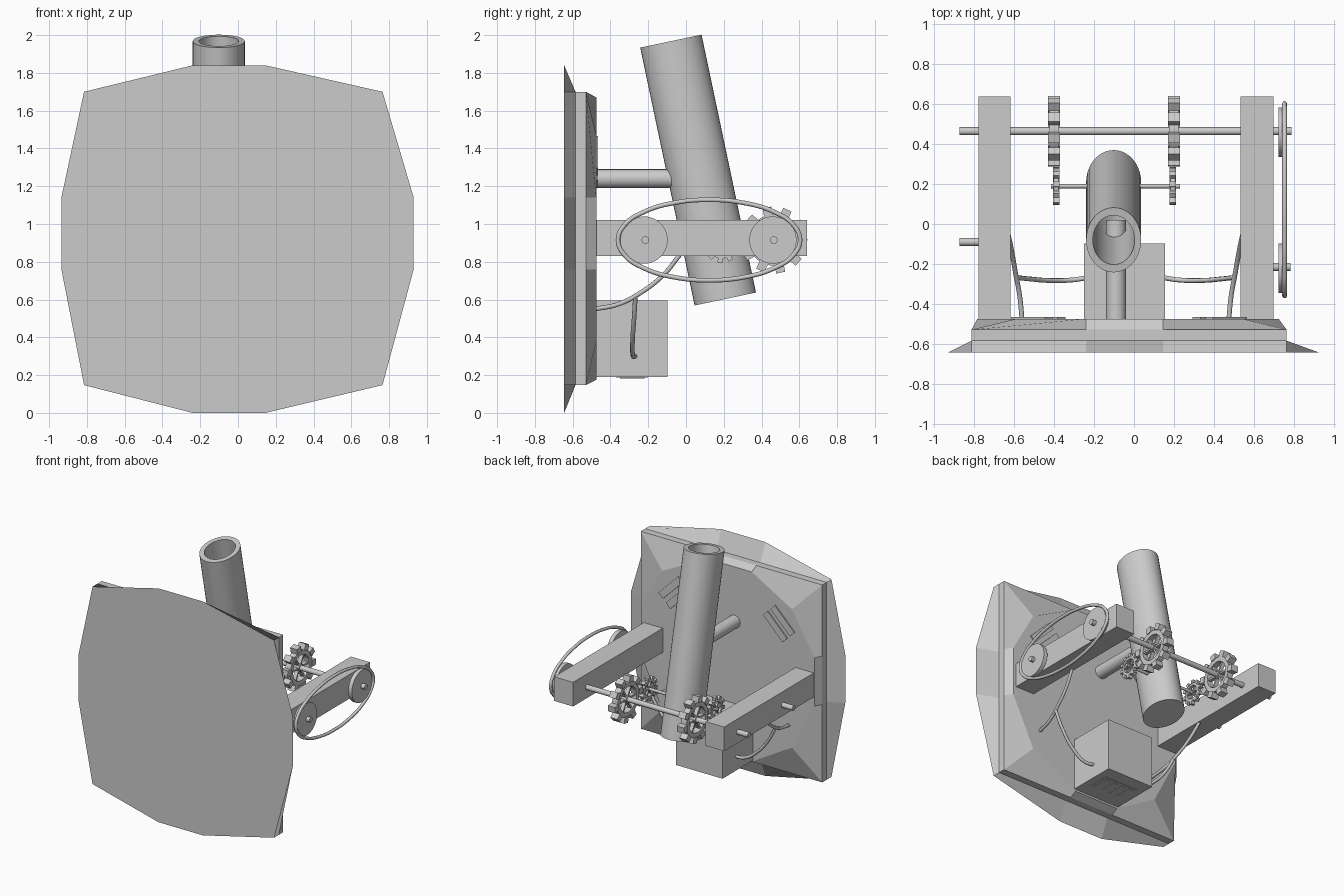
import bpy, bmesh, math
from mathutils import Vector, Matrix

if "Cube" in bpy.data.objects:
    bpy.data.objects.remove(bpy.data.objects["Cube"])


def finish(name, bm, smooth=False):
    bmesh.ops.recalc_face_normals(bm, faces=bm.faces[:])
    me = bpy.data.meshes.new(name)
    bm.to_mesh(me)
    bm.free()
    ob = bpy.data.objects.new(name, me)
    bpy.context.collection.objects.link(ob)
    if smooth:
        bpy.context.view_layer.objects.active = ob
        ob.select_set(True)
        bpy.ops.object.shade_smooth_by_angle()
        ob.select_set(False)
    return ob


def add_box(bm, center, size, rot=Matrix()):
    m = rot @ Matrix.Translation(center) @ Matrix.Diagonal((*size, 1))
    bmesh.ops.create_cube(bm, size=1, matrix=m)


def box(name, lo, hi):
    bm = bmesh.new()
    lo, hi = Vector(lo), Vector(hi)
    add_box(bm, (lo + hi) / 2, hi - lo)
    return finish(name, bm)


def loft(bm, loops, close=False, caps=True):
    rings = [[bm.verts.new(p) for p in loop] for loop in loops]
    n = len(rings[0])
    pairs = list(zip(rings, rings[1:])) + ([(rings[-1], rings[0])] if close else [])
    for a, b in pairs:
        for i in range(n):
            j = (i + 1) % n
            bm.faces.new((a[i], a[j], b[j], b[i]))
    if caps and not close:
        bm.faces.new(rings[0])
        bm.faces.new(rings[-1])


def rod(name, p1, p2, r, n=24):
    p1, p2 = Vector(p1), Vector(p2)
    d = p2 - p1
    bm = bmesh.new()
    m = Matrix.Translation((p1 + p2) / 2) @ d.to_track_quat('Z', 'Y').to_matrix().to_4x4()
    bmesh.ops.create_cone(bm, cap_ends=True, segments=n, radius1=r, radius2=r,
                          depth=d.length, matrix=m)
    return finish(name, bm, True)


def wire(name, pts, r, cyclic=False):
    cu = bpy.data.curves.new(name, 'CURVE')
    cu.dimensions = '3D'
    cu.bevel_depth = r
    cu.bevel_resolution = 2
    cu.resolution_u = 8
    cu.use_fill_caps = True
    sp = cu.splines.new('BEZIER')
    sp.bezier_points.add(len(pts) - 1)
    for b, p in zip(sp.bezier_points, pts):
        b.co = p
        b.handle_left_type = b.handle_right_type = 'AUTO'
    sp.use_cyclic_u = cyclic
    ob = bpy.data.objects.new(name, cu)
    bpy.context.collection.objects.link(ob)


def gear(name, center, r, width, teeth=10, phase=30):
    bm = bmesh.new()
    w, n = width / 2, 40

    def ring(rad, x):
        return [(x, rad * math.cos(2 * math.pi * i / n), rad * math.sin(2 * math.pi * i / n))
                for i in range(n)]
    k = w * 0.8
    loft(bm, [ring(.76 * r, -k), ring(.76 * r, k), ring(.56 * r, k), ring(.56 * r, -k)], close=True)
    loft(bm, [ring(.16 * r, -k), ring(.16 * r, k)])
    for i in range(teeth):
        rot = Matrix.Rotation(math.radians(phase + 360 * i / teeth), 4, 'X')
        add_box(bm, (0, .86 * r, 0), (width, .26 * r, .27 * r), rot)
    for i in range(6):
        rot = Matrix.Rotation(math.radians(60 * i), 4, 'X')
        add_box(bm, (0, .36 * r, 0), (width * .5, .46 * r, .08 * r), rot)
    bmesh.ops.translate(bm, verts=bm.verts[:], vec=center)
    finish(name, bm, True)


# Shield: front flange, square wall and chamfered back as one loft
def shield_loop(y, x0, x1, z0, z1, corner):
    cx0, cx1, cz0, cz1 = corner
    a, b, c, d = -.24, .145, .76, 1.14
    return [(x, y, z) for x, z in (
        (a, z1), (b, z1), (cx1, cz1), (x1, d), (x1, c), (cx1, cz0),
        (b, z0), (a, z0), (cx0, cz0), (x0, c), (x0, d), (cx0, cz1))]


rect = (-.815, .765, .147, 1.70)
bm = bmesh.new()
loft(bm, [shield_loop(-.645, -.935, .93, 0, 1.84, rect),
          shield_loop(-.585, *rect, rect),
          shield_loop(-.53, *rect, rect),
          shield_loop(-.475, -.785, .725, .175, 1.67, (-.59, .54, .38, 1.47))])
finish("shield_plate", bm)

# Slanted slats on the upper back of the shield
for side, cx in (("left", -.48), ("right", .43)):
    s = 1 if cx > 0 else -1
    bm = bmesh.new()
    for off in (-.045, .045):
        m = Matrix.Translation((cx, -.473, 1.33)) @ Matrix.Rotation(math.radians(45 * s), 4, 'Y')
        add_box(bm, (0, 0, off), (.24, .014, .055), m)
    finish("back_slats_" + side, bm)

# Support arms
box("left_arm", (-.78, -.48, .83), (-.62, .64, 1.02))
box("right_arm", (.535, -.48, .83), (.70, .64, 1.02))

# Axles
rod("main_axle", (-.875, .465, .915), (.79, .465, .915), .02)
rod("pinion_axle", (-.415, .19, .89), (.23, .19, .89), .011)
rod("left_stub_axle", (-.875, -.09, .915), (-.70, -.09, .915), .02)
rod("pulley_stub_axle", (.65, -.215, .915), (.785, -.215, .915), .02)

# Gears
for x, x2, side in ((-.40, -.39, "left"), (.20, .195, "right")):
    gear("large_gear_" + side, (x, .465, .915), .178, .06)
    gear("pinion_" + side, (x2, .19, .89), .096, .032, 10, 12)

# Pulleys and drive belt
for y, side in ((-.222, "front"), (.46, "rear")):
    rod("pulley_" + side, (.725, y, .915), (.757, y, .915), .125, 40)
wire("drive_belt", [(.755, .122 + .482 * math.cos(math.pi * i / 8),
                     .915 + .213 * math.sin(math.pi * i / 8)) for i in range(16)], .012, True)

# Hollow tilted tube with an oval section and a closed foot
bm = bmesh.new()
base, top = Vector((-.102, .208, .603)), Vector((-.102, -.08, 1.968))
axis = (top - base).normalized()
across = Vector((0, axis.z, -axis.y))


def oval(t, f):
    c = base.lerp(top, t)
    return [c + Vector((.138 * f * math.cos(2 * math.pi * i / 40), 0, 0))
            + across * (.166 * f * math.sin(2 * math.pi * i / 40)) for i in range(40)]


loft(bm, [oval(0, 1), oval(1, 1), oval(1, .76), oval(.04, .76)])
finish("tilted_tube", bm, True)
rod("tube_support", (-.09, -.48, 1.24), (-.09, .02, 1.24), .05)

# Control box with a vent underneath
box("control_box", (-.25, -.48, .19), (.155, -.097, .595))
box("vent_panel", (-.19, -.37, .187), (.095, -.2, .2))
for i in range(4):
    x = -.165 + .068 * i
    box("vent_bar_%d" % (i + 1), (x, -.35, .182), (x + .034, -.22, .195))

# Cables from box and shield up to the arms, mirrored about the box
for s, side in ((1, "right"), (-1, "left")):
    def mir(pts):
        return [(-.043 + s * (x + .043), y, z) for x, y, z in pts]
    wire("arm_cable_" + side, mir([(.475, -.48, .55), (.487, -.36, .575), (.507, -.25, .63),
                                   (.53, -.12, .73), (.55, -.03, .84)]), .012)
    wire("box_cable_" + side, mir([(.14, -.268, .30), (.22, -.28, .30), (.34, -.283, .38),
                                   (.44, -.275, .50), (.503, -.268, .615)]), .012)
